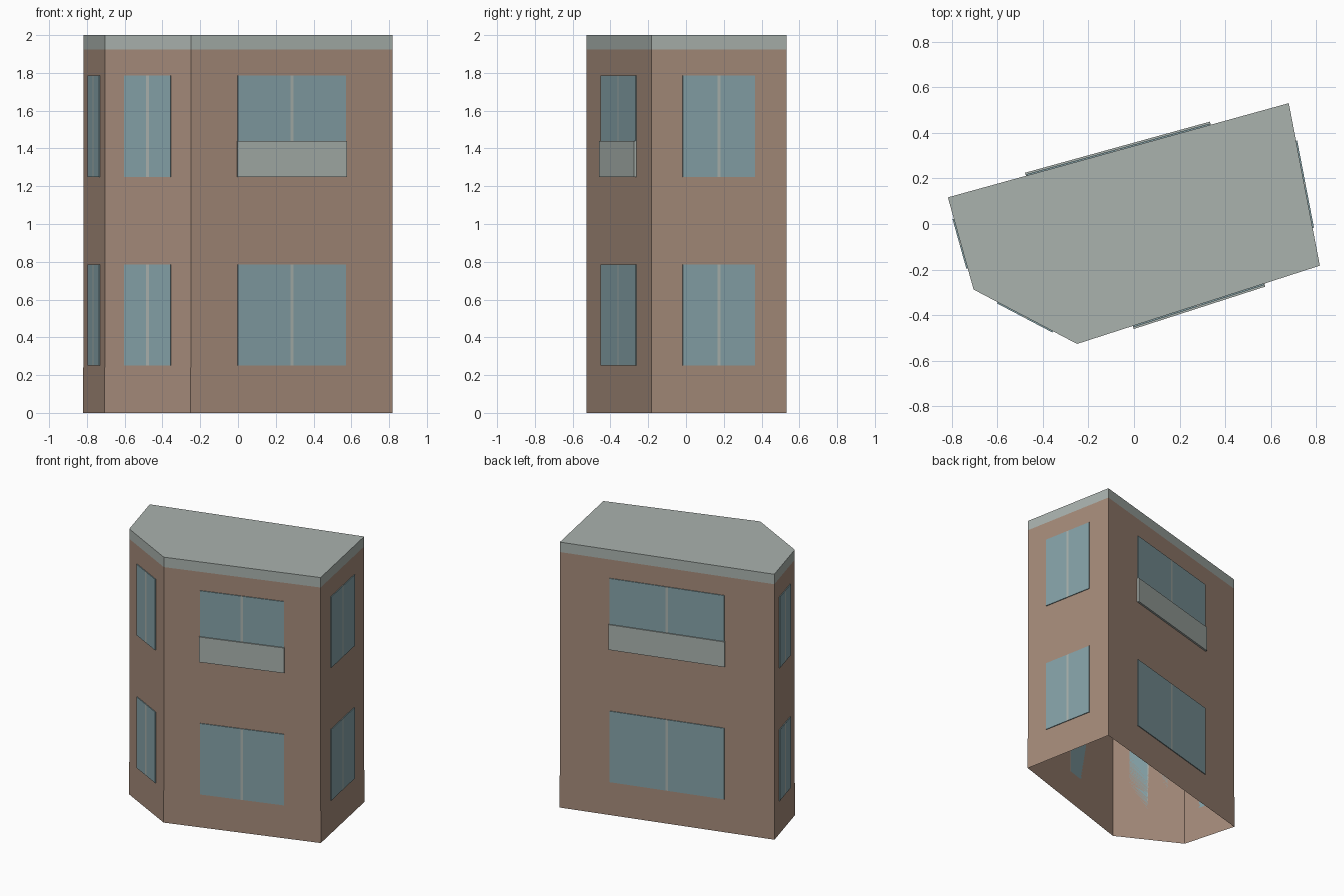
import bpy
from mathutils import Vector

cube = bpy.data.objects.get("Cube")
if cube:
    bpy.data.objects.remove(cube, do_unlink=True)


def material(name, color):
    m = bpy.data.materials.new(name)
    m.use_nodes = True
    m.diffuse_color = (*color, 1)
    m.node_tree.nodes["Principled BSDF"].inputs["Base Color"].default_value = (*color, 1)
    return m


BRICK = material("brown brick", (0.376, 0.258, 0.195))
STONE = material("grey stone", (0.40, 0.445, 0.42))
GLASS = material("blue glass", (0.235, 0.36, 0.39))

# Footprint corners, counter-clockwise from the left
PLAN = [Vector(p) for p in ((-0.818, 0.117), (-0.705, -0.288), (-0.25, -0.527),
                            (0.817, -0.183), (0.68, 0.531))]


def add_mesh(name, verts, faces, mats, indices=None):
    me = bpy.data.meshes.new(name)
    me.from_pydata(verts, [], faces)
    for m in mats:
        me.materials.append(m)
    for poly, i in zip(me.polygons, indices or []):
        poly.material_index = i
    ob = bpy.data.objects.new(name, me)
    bpy.context.collection.objects.link(ob)
    return ob


def ring(name, z0, z1, mat, scale=1.0, cap=False):
    """Extrude the footprint into a band of walls, open below."""
    n = len(PLAN)
    verts = [(p.x * scale, p.y * scale, z) for z in (z0, z1) for p in PLAN]
    faces = [(i, (i + 1) % n, (i + 1) % n + n, i + n) for i in range(n)]
    if cap:
        faces.append(tuple(range(n, 2 * n)))
    return add_mesh(name, verts, faces, [mat])


def plate(name, a, b, cuts, z0, z1, depth, mats, indices):
    """Thin box on the wall a-b, split across its width at the given distances."""
    along = (b - a).normalized()
    out = Vector((along.y, -along.x))
    verts = []
    for s in cuts:
        for off, z in ((0, z0), (depth, z0), (depth, z1), (0, z1)):
            p = a + along * s + out * off
            verts.append((p.x, p.y, z))
    faces, slots = [], []
    for k in range(len(cuts) - 1):
        for j in range(4):
            q = (j + 1) % 4
            faces.append((4 * k + j, 4 * k + 4 + j, 4 * k + 4 + q, 4 * k + q))
            slots.append(indices[k])
    last = 4 * (len(cuts) - 1)
    faces += [(0, 1, 2, 3), (last + 3, last + 2, last + 1, last)]
    slots += [indices[0], indices[-1]]
    return add_mesh(name, verts, faces, mats, slots)


# Building shell
ring("walls", 0, 1.925, BRICK)
ring("plinth", 0, 0.24, BRICK, scale=1.002)
ring("roof", 1.925, 2.0, STONE, cap=True)

# Windows on every wall and both floors, each with a central mullion
SIDES = ("left_bay", "angled_bay", "front", "right_end", "back")
for i, side in enumerate(SIDES):
    a, b = PLAN[i], PLAN[(i + 1) % len(PLAN)]
    length = (b - a).length
    mid, half = length / 2, length * 0.268
    for floor, z in (("lower", 0.25), ("upper", 1.25)):
        plate(f"{side}_{floor}_window", a, b,
              [mid - half, mid - 0.009, mid + 0.009, mid + half],
              z, z + 0.535, 0.006, [GLASS, STONE], [0, 1, 0])
    # Balcony panels on the two long walls
    if side in ("front", "back"):
        half = length * 0.271
        plate(f"{side}_balcony_panel", a, b, [mid - half, mid + half],
              1.25, 1.44, 0.014, [STONE], [0])
